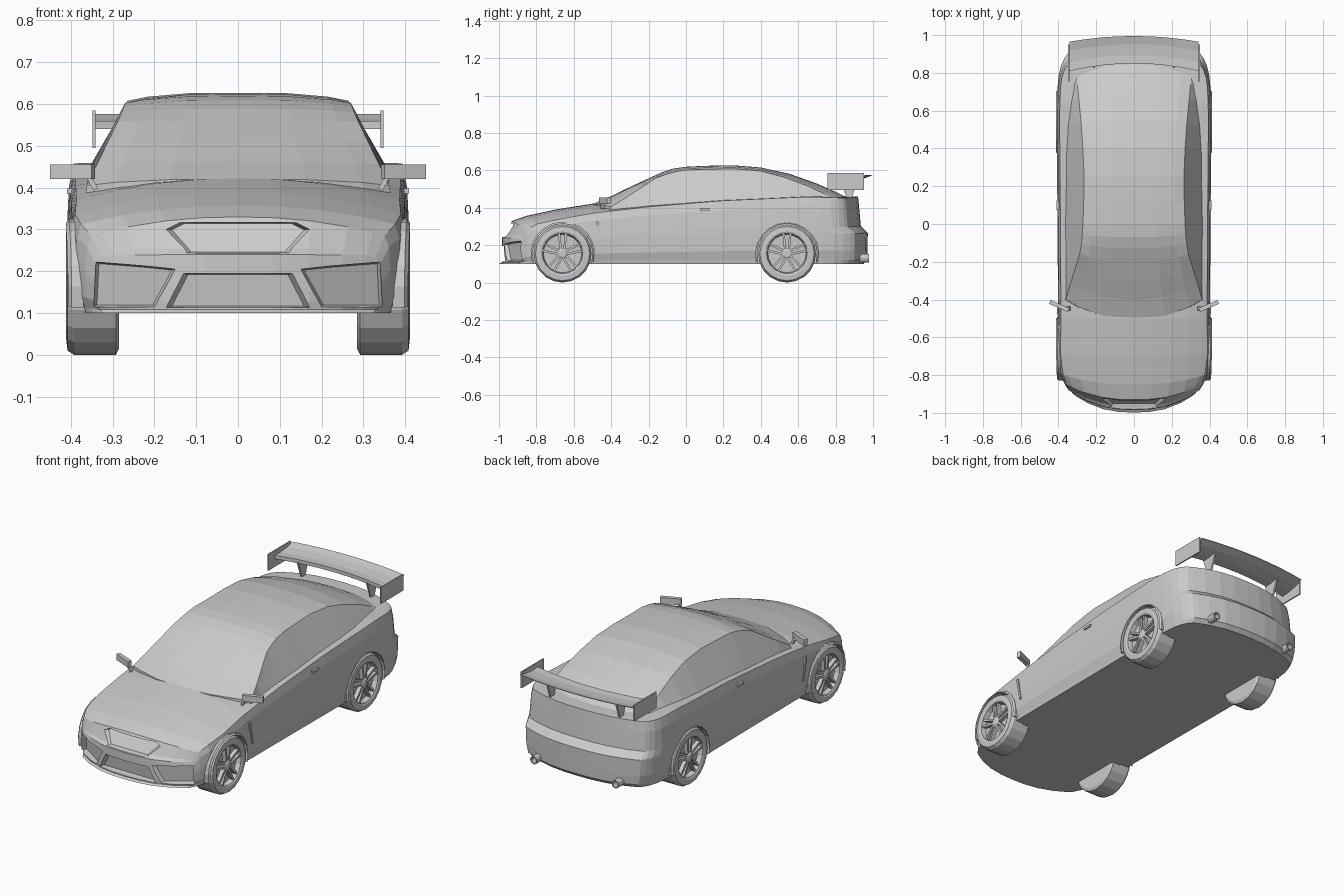
import bpy, bmesh
from math import sin, cos, pi
from mathutils import Matrix, Vector
from mathutils.bvhtree import BVHTree

if "Cube" in bpy.data.objects:
    bpy.data.objects.remove(bpy.data.objects["Cube"])


def lin(x, pts):
    if x <= pts[0][0]:
        return pts[0][1]
    for (a, p), (b, q) in zip(pts, pts[1:]):
        if x <= b:
            return p + (q - p) * (x - a) / (b - a)
    return pts[-1][1]


def clamp(x):
    return max(0.0, min(1.0, x))


def finish(name, bm, mirror=False):
    bmesh.ops.recalc_face_normals(bm, faces=bm.faces[:])
    me = bpy.data.meshes.new(name)
    bm.to_mesh(me)
    bm.free()
    ob = bpy.data.objects.new(name, me)
    bpy.context.collection.objects.link(ob)
    if mirror:
        ob.modifiers.new("mirror", 'MIRROR').use_mirror_merge = False
    return ob


def box_grid(bm, axes, f):
    """Surface of a gridded box, each grid point mapped through f(u, v, w)."""
    verts = {}
    n = [len(a) - 1 for a in axes]

    def vert(k):
        if k not in verts:
            verts[k] = bm.verts.new(f(*[axes[d][k[d]] for d in range(3)]))
        return verts[k]
    for d in range(3):
        p, q = (d + 1) % 3, (d + 2) % 3
        for end in (0, n[d]):
            for i in range(n[p]):
                for j in range(n[q]):
                    quad = []
                    for a, b in ((0, 0), (1, 0), (1, 1), (0, 1)):
                        k = [0, 0, 0]
                        k[d], k[p], k[q] = end, i + a, j + b
                        quad.append(vert(tuple(k)))
                    bm.faces.new(quad)


def rings(bm, loops, closed=False):
    """Skin a stack of equal-length point loops and cap both ends."""
    vs = [[bm.verts.new(p) for p in l] for l in loops]
    m = len(vs[0])
    for a, b in zip(vs, vs[1:] + vs[:1] if closed else vs[1:]):
        for i in range(m):
            bm.faces.new((a[i], a[(i + 1) % m], b[(i + 1) % m], b[i]))
    if not closed:
        bm.faces.new(vs[0])
        bm.faces.new(vs[-1])


def turned(bm, prof, y, z, n, closed=False):
    """Turn an (x, radius) profile about the x axis through (y, z)."""
    rings(bm, [[(x, y + r * cos(2 * pi * i / n), z + r * sin(2 * pi * i / n))
                for i in range(n)] for x, r in prof], closed)


def box(bm, loc, size, rot=Matrix.Identity(4)):
    m = Matrix.Translation(loc) @ rot @ Matrix.Diagonal((*size, 1))
    bmesh.ops.create_cube(bm, size=1, matrix=m)


# main body shell
WIDTH = [(-.99, .34), (-.93, .365), (-.85, .39), (-.7, .405), (-.5, .402), (0, .405),
         (.6, .41), (.8, .402), (.9, .38), (.95, .352)]
SHOULDER = [(-.99, .235), (-.965, .25), (-.93, .285), (-.85, .312), (-.5, .37), (-.2, .405),
            (.2, .438), (.65, .458), (.95, .452)]
CENTRE = [(-.985, .24), (-.965, .255), (-.93, .33), (-.85, .357), (-.7, .39), (-.46, .428),
          (0, .44), (.65, .465), (.95, .46)]
LEVEL_W = [(0, .95), (.06, .96), (.2, .992), (.46, 1), (.56, 1), (.85, .988), (1, .962)]
REAR = [(0, 0), (.06, .02), (.46, .022), (.56, -.015), (1, -.03)]


def body_pt(u, v, t):
    a = abs(u)
    zs, zc = lin(v, SHOULDER), lin(v, CENTRE)
    z = .1 + t * (zs + (zc - zs) * (1 - a ** 2.2) - .1)
    f, g = clamp((-.5 - v) / .485), clamp((v - .5) / .45)
    y = v + .1 * f * f * a ** 2.5 - .07 * g * g * a ** 2.5 + g ** 3 * lin(t, REAR)
    if t == 0:
        y -= .013 * f ** 8
    return (u * lin(v, WIDTH) * lin(t, LEVEL_W), y, z)


US = [-1, -.92, -.75, -.5, -.25, 0, .25, .5, .75, .92, 1]
bm = bmesh.new()
box_grid(bm, (US, [-.985, -.965, -.93, -.9, -.85, -.77, -.7, -.6, -.5, -.35, -.2, 0, .2,
                   .4, .55, .65, .75, .82, .88, .92, .95],
              [t for t, _ in LEVEL_W]), body_pt)
bvh = BVHTree.FromBMesh(bm)
body = finish("body", bm)

# roof, windscreen and side glass
ROOF = [(-.5, .42), (-.4, .462), (-.3, .511), (-.2, .557), (-.13, .589), (-.07, .609), (0, .619),
        (.1, .624), (.25, .627), (.4, .615), (.55, .582), (.7, .529), (.8, .485), (.87, .45)]
EDGE_Z = [(-.5, .405), (-.2, .56), (-.1, .588), (0, .602), (.25, .608), (.4, .596), (.55, .562),
          (.7, .515), (.87, .445)]
EDGE_X = [(-.5, .362), (-.2, .287), (-.1, .275), (.2, .262), (.5, .275), (.87, .305)]
BASE_X = [(-.5, .366), (0, .37), (.5, .362), (.87, .32)]


def cabin_pt(u, v, w):
    a = abs(u)
    y = v + .1 * clamp(-v / .48) * a ** 2.5 - .07 * clamp((v - .4) / .46) * a ** 2.5
    if w == 0:
        return (u * lin(v, BASE_X), y, lin(y, SHOULDER) - .012)
    ze, zt = lin(v, EDGE_Z), lin(v, ROOF)
    return (u * lin(v, EDGE_X), y, ze + (zt - ze) * (1 - a ** 3.5))


bm = bmesh.new()
box_grid(bm, ([-1, -.82, -.45, 0, .45, .82, 1], [p[0] for p in ROOF], [0, 1]), cabin_pt)
finish("cabin", bm)

# front grille recesses, following the bumper surface
upper = [(-.14, .316), (.14, .316), (.172, .3), (.122, .243), (-.122, .243), (-.172, .3)]
lower = [(-.13, .195), (.13, .195), (.172, .113), (-.172, .113)]
side = [(.15, .205), (.215, .212), (.34, .222), (.345, .115), (.2, .115)]
bm = bmesh.new()
for poly in (upper, lower, side, [(-x, z) for x, z in side]):
    cx = sum(p[0] for p in poly) / len(poly)
    cz = sum(p[1] for p in poly) / len(poly)
    hits = [bvh.ray_cast(Vector((x, -2, z)), Vector((0, 1, 0)))[0] for x, z in poly]
    ys = [h.y if h else -.88 for h in hits]
    rings(bm, [[(cx + (x - cx) * s, y + d, cz + (z - cz) * s) for (x, z), y in zip(poly, ys)]
               for d, s in ((-.1, 1), (0, 1), (.02, .92))])
grille_cutter = finish("grille_cutter", bm)

# wheel arch cutters
AXLES, HUB = (-.66, .54), .155
bm = bmesh.new()
for y in AXLES:
    for s in (-1, 1):
        turned(bm, [(s * .335, .162), (s * .5, .162)], y, HUB, 20)
arch_cutter = finish("arch_cutter", bm)
for c in (grille_cutter, arch_cutter):
    c.hide_render = True
    c.hide_viewport = False
    c.display_type = 'WIRE'
    m = body.modifiers.new(c.name, 'BOOLEAN')
    m.operation, m.solver, m.object = 'DIFFERENCE', 'EXACT', c

# wheels: tyre with dished rim, double spokes, hub; plus arch lips
for label, y in zip(("front", "rear"), AXLES):
    bm = bmesh.new()
    turned(bm, [(.285, .14), (.292, .155), (.392, .155), (.408, .145), (.411, .118),
                (.406, .108), (.38, .102), (.378, .03)], y, HUB, 20)
    finish(label + "_tyres", bm, True)
    bm = bmesh.new()
    for i in range(5):
        ang = pi / 2 + i * 2 * pi / 5
        for s in (-1, 1):
            rot = Matrix.Rotation(ang, 4, 'X') @ Matrix.Translation((.39, .065, s * .014)) \
                @ Matrix.Rotation(s * .1, 4, 'X')
            box(bm, (0, y, HUB), (.022, .085, .012), rot)
    turned(bm, [(.37, .028), (.4, .028), (.406, .018)], y, HUB, 10)
    finish(label + "_spokes", bm, True)
    bm = bmesh.new()
    box_grid(bm, ([pi * (-.08 + 1.16 * i / 12) for i in range(13)], [.16, .17], [.375, .412]),
             lambda a, r, x, y=y: (x - (.008 if r > .165 and x > .4 else 0)
                                   - .05 * max(0, -.72 - y - r * cos(a)),
                                   y + r * cos(a), HUB + r * sin(a)))
    finish(label + "_arch_lips", bm, True)

# door mirrors
bm = bmesh.new()
box(bm, (.396, -.434, .438), (.108, .022, .034), Matrix.Rotation(.4, 4, 'Z'))
box(bm, (.35, -.447, .413), (.012, .02, .04), Matrix.Rotation(.5, 4, 'Y'))
finish("door_mirrors", bm, True)

# fender vents, door handles
bm = bmesh.new()
box(bm, (.4, -.462, .262), (.014, .012, .13), Matrix.Rotation(.2, 4, 'X'))
finish("fender_vents", bm, True)
bm = bmesh.new()
box(bm, (.402, .1, .392), (.014, .05, .012))
finish("door_handles", bm, True)

# exhaust tips
bm = bmesh.new()
prof = [(.88, .022), (.978, .022), (.978, .016), (.9, .016)]
rings(bm, [[(.25 + r * cos(i * pi / 6), y, .13 + r * sin(i * pi / 6)) for i in range(12)]
           for y, r in prof])
finish("exhaust_tips", bm, True)

# rear wing: curved blade, end plates and struts
bm = bmesh.new()
box_grid(bm, ([i / 4 - 1 for i in range(9)], [0, .3, .7, 1], [0, 1]),
         lambda u, v, w: (u * .342, .81 + .04 * (1 - u * u) + v * (.155 - .01 * (1 - u * u)),
                          .54 + .033 * v * v + w * (.02 - .017 * v)))
finish("rear_wing", bm)
bm = bmesh.new()
box(bm, (.345, .853, .54), (.007, .195, .09))
finish("wing_end_plates", bm, True)
bm = bmesh.new()
rings(bm, [[(x, y, z) for y, z in ((.825, .545), (.92, .55), (.885, .45), (.86, .45))]
           for x in (.207, .217)])
finish("wing_struts", bm, True)
